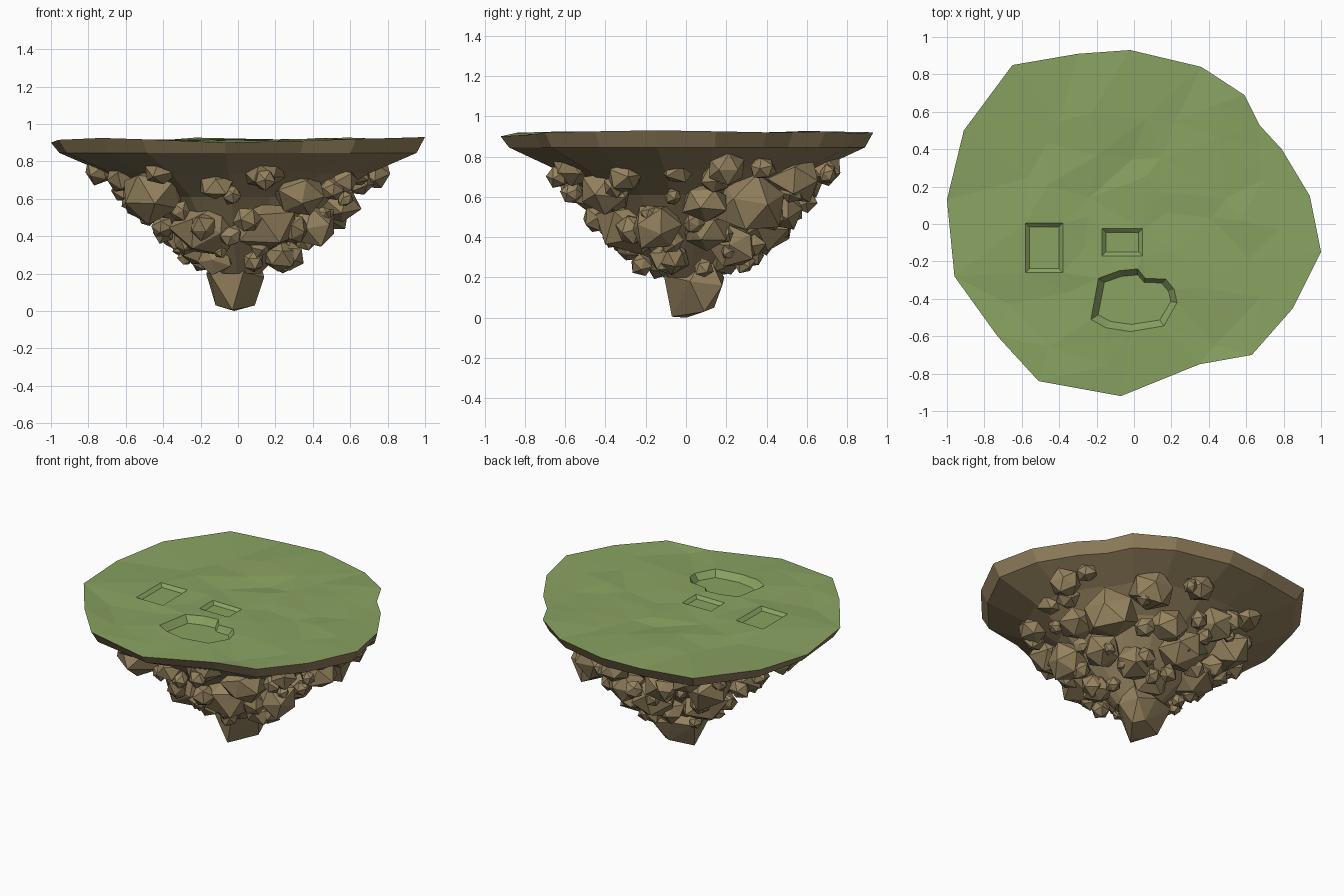
import bpy, bmesh, math, random
from mathutils import Vector, Euler
from mathutils.geometry import delaunay_2d_cdt

if "Cube" in bpy.data.objects:
    bpy.data.objects.remove(bpy.data.objects["Cube"])

random.seed(11)


def material(name, rgb):
    m = bpy.data.materials.new(name)
    m.diffuse_color = (*rgb, 1)
    m.use_nodes = True
    m.node_tree.nodes["Principled BSDF"].inputs["Base Color"].default_value = m.diffuse_color
    return m


GRASS = material("grass green", (0.25, 0.36, 0.12))
ROCK = material("rock brown", (0.30, 0.225, 0.115))


def add_object(name, bm, mat):
    bmesh.ops.recalc_face_normals(bm, faces=bm.faces)
    me = bpy.data.meshes.new(name)
    bm.to_mesh(me)
    bm.free()
    me.materials.append(mat)
    ob = bpy.data.objects.new(name, me)
    bpy.context.collection.objects.link(ob)
    return ob


# Island outline: x, y, z of the uneven grass edge
OUTLINE = [(1, -.15, .93), (.94, .15, .925), (.79, .40, .92), (.67, .53, .918),
           (.59, .69, .925), (.36, .84, .915), (-.02, .93, .92), (-.30, .91, .915),
           (-.65, .85, .92), (-.91, .50, .915), (-1, .13, .90), (-.96, -.28, .915),
           (-.73, -.60, .925), (-.51, -.84, .918), (-.07, -.92, .90), (.35, -.75, .91),
           (.63, -.70, .92), (.85, -.45, .925)]


def rect(x0, x1, y0, y1):
    return [(x0, y0), (x1, y0), (x1, y1), (x0, y1)]


POND = [(-.23, -.51), (-.15, -.555), (-.02, -.575), (.16, -.545), (.23, -.42), (.215, -.35),
        (.17, -.295), (.06, -.29), (.02, -.24), (-.08, -.25), (-.19, -.29)]
# Recesses: outline, wall inset, floor height
RECESSES = [(rect(-.58, -.38, -.26, .005), .022, .895),
            (rect(-.17, .045, -.17, -.025), .02, .895),
            (POND, .038, .872)]


def inset(poly, d):
    cx = sum(p[0] for p in poly) / len(poly)
    cy = sum(p[1] for p in poly) / len(poly)
    hx = max(abs(p[0] - cx) for p in poly)
    hy = max(abs(p[1] - cy) for p in poly)
    return [(cx + (x - cx) * (1 - d / hx), cy + (y - cy) * (1 - d / hy)) for x, y in poly]


# Grass top: constrained triangulation of outline, recess loops and scattered bumps
pts, edges = [], []


def add_loop(loop):
    s, n = len(pts), len(loop)
    pts.extend(loop)
    edges.extend((s + i, s + (i + 1) % n) for i in range(n))


add_loop(OUTLINE)
for poly, d, floor in RECESSES:
    add_loop([(x, y, .914 + random.uniform(-.004, .004)) for x, y in poly])
    add_loop([(x, y, floor) for x, y in inset(poly, d)])


def in_recess(x, y):
    return any(min(p[0] for p in q) - .05 < x < max(p[0] for p in q) + .05 and
               min(p[1] for p in q) - .05 < y < max(p[1] for p in q) + .05
               for q, _, _ in RECESSES)


for i in range(-4, 5):
    for j in range(-4, 5):
        x = i * .21 + random.uniform(-.07, .07)
        y = j * .2 + random.uniform(-.07, .07)
        if math.hypot(x, y) < .8 and not in_recess(x, y):
            pts.append((x, y, .916 + random.uniform(-.014, .012)))

vs, _, fs, orig, _, _ = delaunay_2d_cdt([Vector(p[:2]) for p in pts], edges, [], 1, 1e-5)
bm = bmesh.new()
bv = [bm.verts.new((v.x, v.y, pts[o[0]][2] if o else .915)) for v, o in zip(vs, orig)]
for f in fs:
    bm.faces.new([bv[i] for i in f])
bmesh.ops.recalc_face_normals(bm, faces=bm.faces)
if sum(f.normal.z for f in bm.faces) < 0:
    bmesh.ops.reverse_faces(bm, faces=bm.faces)
me = bpy.data.meshes.new("grass_top")
bm.to_mesh(me)
me.materials.append(GRASS)
bpy.context.collection.objects.link(bpy.data.objects.new("grass_top", me))
bm.free()

# Earth body: rim and shrinking rings under the grass edge
bm = bmesh.new()
rings = [[bm.verts.new(p) for p in OUTLINE]]
for scale, z in [(.955, .845), (.70, .735), (.50, .61), (.33, .42), (.12, .2)]:
    rings.append([bm.verts.new((x * scale, y * scale, z)) for x, y, _ in OUTLINE])
n = len(OUTLINE)
for a, b in zip(rings, rings[1:]):
    for i in range(n):
        bm.faces.new((a[i], a[(i + 1) % n], b[(i + 1) % n], b[i]))
bm.faces.new(rings[-1])
add_object("earth_body", bm, ROCK)


# Rocks: jittered, faceted hulls
def rock(bm, c, r, squash=.85):
    rot = Euler([random.uniform(0, 6.28) for _ in range(3)]).to_matrix()
    tmp = bmesh.new()
    bmesh.ops.create_icosphere(tmp, subdivisions=1, radius=1)
    verts = []
    for v in tmp.verts:
        p = rot @ (v.co * random.uniform(.85, 1.15)) * r
        p.z *= squash
        verts.append(bm.verts.new(Vector(c) + p))
    tmp.free()
    res = bmesh.ops.convex_hull(bm, input=verts)
    loose = [v for v in res["geom_interior"] if isinstance(v, bmesh.types.BMVert)]
    bmesh.ops.delete(bm, geom=loose, context='VERTS')


BIG = [  # x, y, z, radius
    (-.46, -.36, .62, .18), (-.12, -.54, .67, .10), (.13, -.56, .74, .12), (.33, -.40, .62, .15),
    (-.17, -.25, .45, .18), (.14, -.26, .47, .18), (-.74, .05, .75, .09), (-.42, -.55, .75, .09),
    (.53, .1, .57, .12), (.72, .2, .74, .10), (.40, -.15, .45, .14), (-.40, -.12, .45, .07),
    (.22, -.08, .29, .10), (-.20, -.05, .32, .11), (.02, .16, .32, .13), (.62, -.05, .74, .09),
    (.45, .32, .56, .18), (.3, .54, .69, .14), (.12, .47, .54, .13), (-.05, .40, .46, .15),
    (.18, .24, .36, .13), (-.2, .52, .64, .14), (-.42, .36, .62, .17), (-.28, .22, .42, .15),
    (-.5, .08, .61, .14), (.05, .69, .74, .10), (-.42, .58, .74, .10), (.35, .1, .43, .13),
    (-.62, -.2, .72, .10), (.55, -.3, .70, .10), (-.12, -.12, .28, .10), (.7, .38, .74, .07)]
bm = bmesh.new()
for x, y, z, r in BIG:
    rock(bm, (x, y, z), r)
add_object("large_rocks", bm, ROCK)

# Small rocks filling the gaps between the large ones
bm = bmesh.new()
for i in range(46):
    a = i * 2.4 + random.uniform(-.3, .3)
    z = .24 + .48 * (i + .5) / 46
    R = .20 + (z - .2) * .95
    rock(bm, (R * math.cos(a), R * math.sin(a) + .03, z), random.uniform(.04, .08), 1)
add_object("small_rocks", bm, ROCK)

# Tip rock at the bottom: tapered facets ending on the ground
bm = bmesh.new()
hull = [(-.02, 0, 0), (-.03, -.07, .005), (.09, .09, .03), (-.12, .08, .03), (.03, .14, .05),
        (.14, .02, .18), (.12, .18, .16), (-.15, -.06, .2), (-.17, .15, .2), (.03, -.11, .21),
        (-.02, .19, .2), (.1, .1, .34), (-.1, 0, .34)]
bmesh.ops.convex_hull(bm, input=[bm.verts.new(p) for p in hull])
add_object("tip_rock", bm, ROCK)
